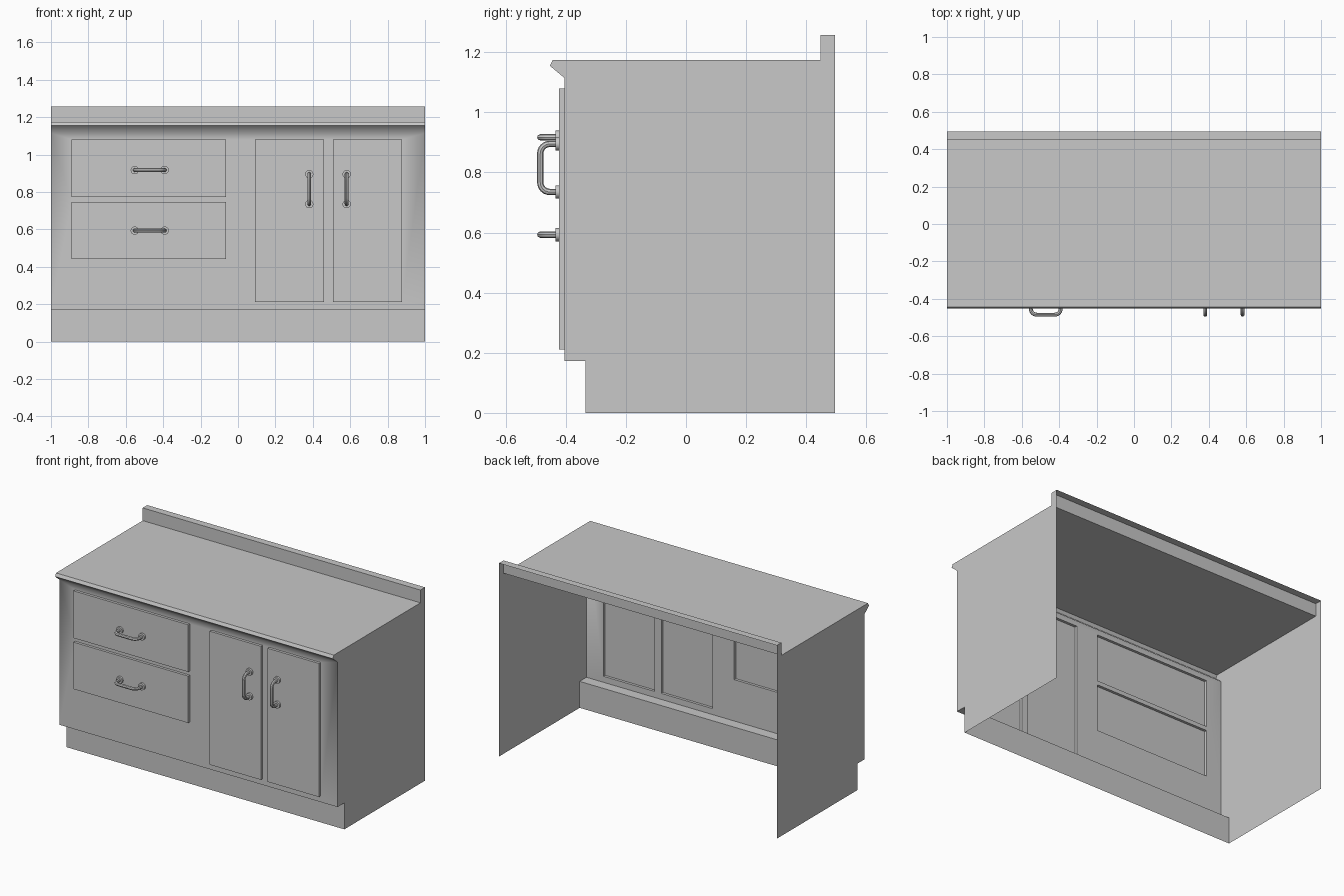
import bpy, bmesh
from math import sin, cos, pi
from mathutils import Matrix, Vector

cube = bpy.data.objects.get("Cube")
if cube:
    bpy.data.objects.remove(cube)

grey = bpy.data.materials.new("plain grey")
grey.use_nodes = True
grey.diffuse_color = (0.58, 0.58, 0.58, 1)
grey.node_tree.nodes["Principled BSDF"].inputs["Base Color"].default_value = (0.58, 0.58, 0.58, 1)

FRONT, PANEL = -0.405, -0.422   # cabinet face and door face depths

# name: x min, x max, z min, z max
PANELS = {
    "upper_drawer": (-0.889, -0.063, 0.773, 1.08),
    "lower_drawer": (-0.889, -0.063, 0.441, 0.746),
    "right_door": (0.092, 0.461, 0.211, 1.08),
    "left_door": (0.509, 0.878, 0.211, 1.08),
}
# name: centre x, centre z, direction along the grip
HANDLES = {
    "upper_drawer_handle": (-0.472, 0.917, Vector((1, 0, 0))),
    "lower_drawer_handle": (-0.472, 0.593, Vector((1, 0, 0))),
    "right_door_handle": (0.381, 0.815, Vector((0, 0, 1))),
    "left_door_handle": (0.581, 0.815, Vector((0, 0, 1))),
}


def add_object(name, data):
    obj = bpy.data.objects.new(name, data)
    bpy.context.collection.objects.link(obj)
    data.materials.append(grey)
    return obj


def mesh_object(name, bm):
    mesh = bpy.data.meshes.new(name)
    bm.to_mesh(mesh)
    bm.free()
    return add_object(name, mesh)


def activate(obj):
    bpy.ops.object.select_all(action="DESELECT")
    obj.select_set(True)
    bpy.context.view_layer.objects.active = obj


def rectangle(bm, x0, x1, z0, z1, y):
    return [bm.verts.new((x, y, z)) for x, z in ((x0, z0), (x1, z0), (x1, z1), (x0, z1))]


def edge_loop(bm, verts):
    pairs = zip(verts, verts[1:] + verts[:1])
    return [bm.edges.get(p) or bm.edges.new(p) for p in pairs]


# Cabinet shell: one side profile swept along x, open at back and bottom
def build_shell():
    profile = [(-0.335, 0), (-0.335, 0.172), (FRONT, 0.172), (FRONT, 1.115),
               (-0.453, 1.155), (-0.443, 1.175), (0.448, 1.175),
               (0.448, 1.258), (0.495, 1.258), (0.495, 0)]
    bm = bmesh.new()
    a = [bm.verts.new((-1, y, z)) for y, z in profile]
    b = [bm.verts.new((1, y, z)) for y, z in profile]
    bm.faces.new(a)
    bm.faces.new(b[::-1])
    for i in range(len(profile) - 2):
        if i != 2:
            bm.faces.new((a[i], b[i], b[i + 1], a[i + 1]))

    # Front sheet with an opening behind every drawer and door
    edges = edge_loop(bm, [a[2], b[2], b[3], a[3]])
    for box in PANELS.values():
        edges += edge_loop(bm, rectangle(bm, *box, FRONT))
    fill = bmesh.ops.triangle_fill(bm, edges=edges, use_beauty=True, normal=(0, -1, 0))
    for f in fill["geom"]:
        if isinstance(f, bmesh.types.BMFace):
            f.normal_update()
            if f.normal.y > 0:
                f.normal_flip()
            f.smooth = True
    # The sloping underside of the worktop lip blends into the front
    for f in b[3].link_faces:
        if b[4] in f.verts and len(f.verts) == 4:
            f.smooth = True
    mesh_object("cabinet_shell", bm)


# Drawer and door fronts: raised shallow trays, open behind
def build_panel(name, box):
    bm = bmesh.new()
    back = rectangle(bm, *box, FRONT)
    front = rectangle(bm, *box, PANEL)
    bm.faces.new(front)
    for i in range(4):
        j = (i + 1) % 4
        bm.faces.new((back[i], back[j], front[j], front[i]))
    mesh_object(name, bm)


# Bent tube grip with a round flange at each foot
def build_handle(name, x, z, along):
    half, reach, bend = 0.08, 0.063, 0.032
    centre, out = Vector((x, PANEL, z)), Vector((0, -1, 0))
    arc = [(half - bend + bend * cos(t), reach - bend + bend * sin(t))
           for t in (k * pi / 12 for k in range(7))]
    path = [(half, 0)] + arc
    path += [(-u, d) for u, d in reversed(path)]
    curve = bpy.data.curves.new(name, "CURVE")
    curve.dimensions = "3D"
    curve.bevel_depth = 0.0105
    curve.bevel_resolution = 2
    spline = curve.splines.new("POLY")
    spline.points.add(len(path) - 1)
    for point, (u, d) in zip(spline.points, path):
        point.co = (*(centre + along * u + out * d), 1)
    grip = add_object(name, curve)
    activate(grip)
    bpy.ops.object.convert(target="MESH")
    bpy.ops.object.shade_smooth_by_angle()

    bm = bmesh.new()
    for side in (-half, half):
        place = centre + along * side + out * 0.0065
        bmesh.ops.create_cone(bm, cap_ends=True, segments=20, radius1=0.022, radius2=0.022,
                              depth=0.013,
                              matrix=Matrix.Translation(place) @ Matrix.Rotation(pi / 2, 4, "X"))
    activate(mesh_object(name + "_flanges", bm))
    bpy.ops.object.shade_smooth_by_angle()


build_shell()
for name, box in PANELS.items():
    build_panel(name, box)
for name, spec in HANDLES.items():
    build_handle(name, *spec)
